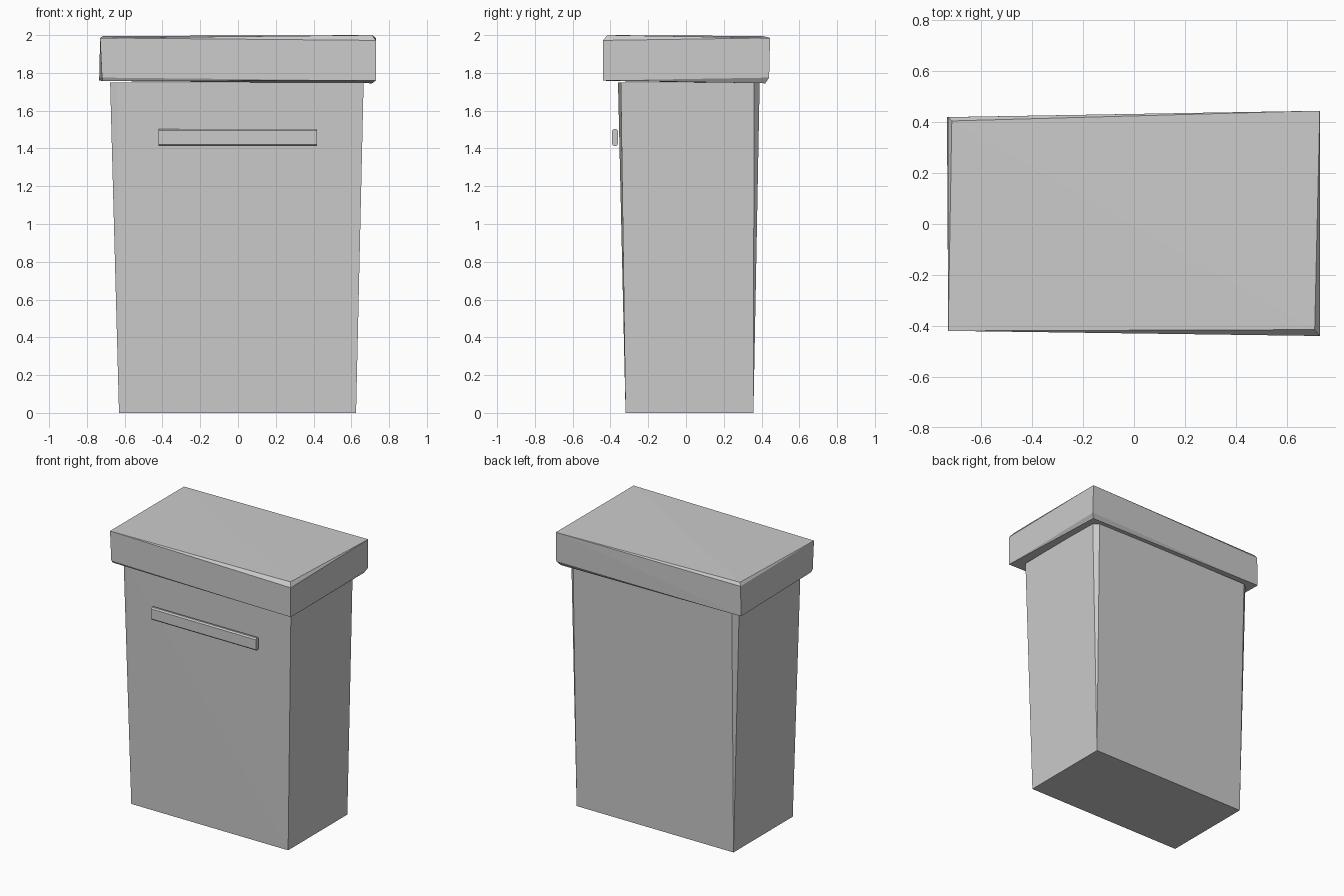
import bpy
import bmesh

if "Cube" in bpy.data.objects:
    bpy.data.objects.remove(bpy.data.objects["Cube"], do_unlink=True)

grey = bpy.data.materials.new("plain grey")
grey.use_nodes = True
COLOUR = (0.6, 0.6, 0.6, 1)
grey.diffuse_color = COLOUR
grey.node_tree.nodes["Principled BSDF"].inputs["Base Color"].default_value = COLOUR


def hull_part(name, points):
    """Flat-faced convex solid spanned by its corner points."""
    bm = bmesh.new()
    for p in points:
        bm.verts.new(p)
    bmesh.ops.convex_hull(bm, input=bm.verts[:])
    bmesh.ops.dissolve_limit(bm, angle_limit=0.002, verts=bm.verts[:], edges=bm.edges[:])
    bmesh.ops.recalc_face_normals(bm, faces=bm.faces[:])
    mesh = bpy.data.meshes.new(name)
    bm.to_mesh(mesh)
    bm.free()
    mesh.materials.append(grey)
    obj = bpy.data.objects.new(name, mesh)
    bpy.context.collection.objects.link(obj)
    return obj


# Tapered bin body: square foot, three corners cut wider towards the rim
foot = [(x, y, 0) for x in (-0.63, 0.625) for y in (-0.32, 0.357)]
rim = [(x, y, 1.75) for x, y in (
    (-0.64, -0.36), (0.665, -0.345), (0.665, 0.36),
    (0.63, 0.39), (-0.64, 0.39), (-0.677, 0.36), (-0.677, -0.34))]
hull_part("bin_body", foot + rim)

# Slab lid: opposite corners chamfered on top, the other two underneath
lid_top = [
    (0.73, 0.445, 1.985), (-0.73, -0.42, 1.985),
    (0.73, -0.44, 1.972), (0.71, -0.415, 2.0),
    (-0.73, 0.42, 1.975), (-0.716, 0.405, 1.995)]
lid_bottom = [
    (0.73, -0.44, 1.76), (-0.735, 0.42, 1.76),
    (0.73, 0.44, 1.775), (0.71, 0.42, 1.745),
    (-0.72, -0.42, 1.775), (-0.715, -0.41, 1.757)]
hull_part("lid", lid_top + lid_bottom)

# Front handle bar with softened long edges
c = 0.009
y0, y1, z0, z1 = -0.392, -0.36, 1.413, 1.503
profile = [(y0 + c, z0), (y1 - c, z0), (y1, z0 + c), (y1, z1 - c),
           (y1 - c, z1), (y0 + c, z1), (y0, z1 - c), (y0, z0 + c)]
hull_part("front_handle", [(x, y, z) for x in (-0.42, 0.417) for y, z in profile])
